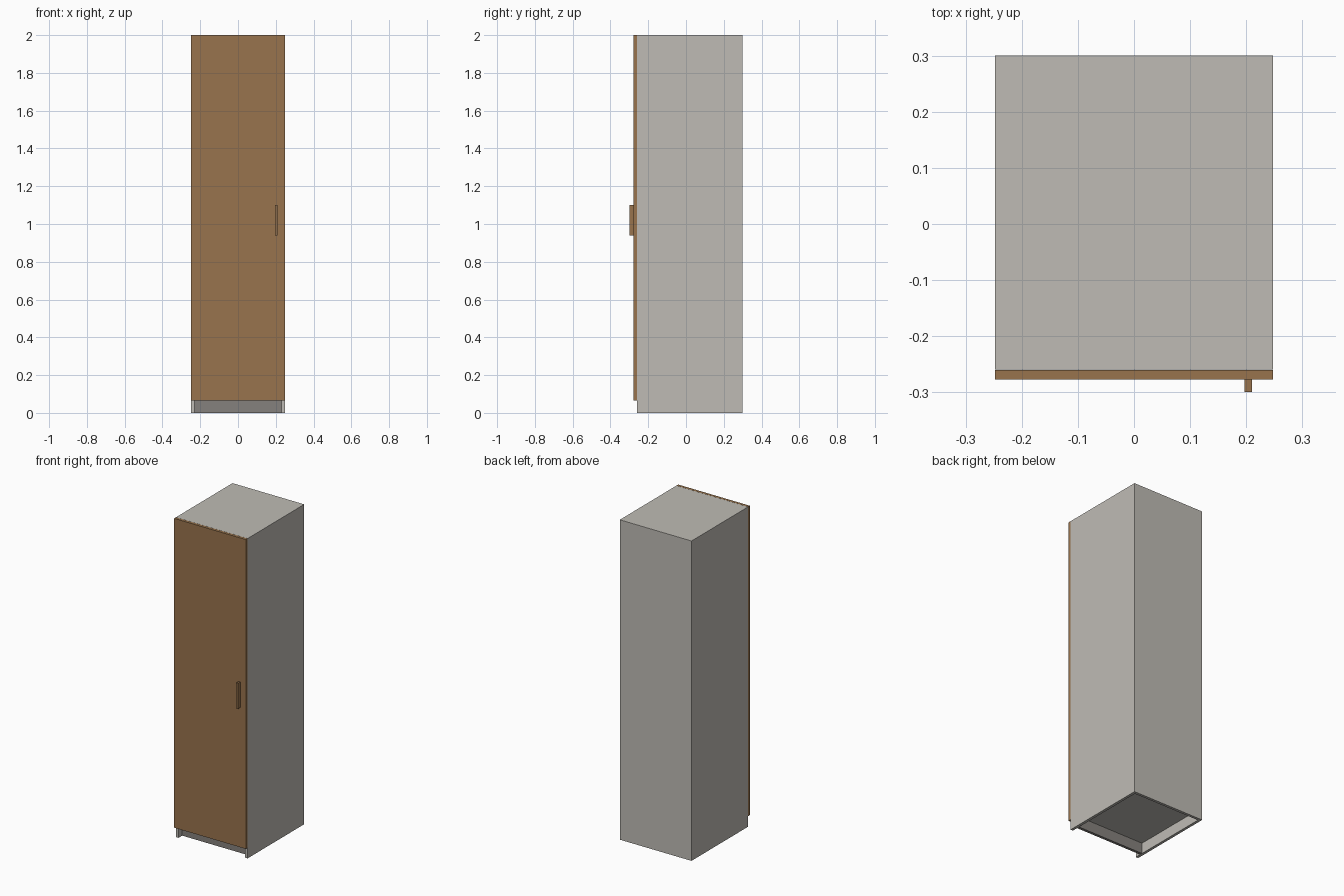
import bpy

if "Cube" in bpy.data.objects:
    bpy.data.objects.remove(bpy.data.objects["Cube"])


def material(name, rgb):
    m = bpy.data.materials.new(name)
    m.diffuse_color = (*rgb, 1.0)
    m.use_nodes = True
    m.node_tree.nodes["Principled BSDF"].inputs["Base Color"].default_value = m.diffuse_color
    return m


grey = material("light_grey", (0.52, 0.50, 0.46))
plinth_grey = material("dark_grey", (0.235, 0.22, 0.205))
wood = material("brown_wood", (0.315, 0.173, 0.075))


def board(name, x, y, z, mat):
    """Box spanning the given (min, max) ranges."""
    spans = (x, y, z)
    bpy.ops.mesh.primitive_cube_add(size=1, location=[(a + b) / 2 for a, b in spans])
    ob = bpy.context.object
    ob.name = name
    ob.scale = [b - a for a, b in spans]
    bpy.ops.object.transform_apply(location=False, rotation=False, scale=True)
    ob.data.materials.append(mat)
    return ob


T = 0.017                    # board thickness
W = 0.248                    # half width
IN = W - T                   # half inner width
FRONT, BACK = -0.259, 0.30   # carcass depth
BASE = 0.066                 # plinth height

# Carcass sides
board("left_side", (-W, -IN), (FRONT, BACK), (0, 2), grey)
board("right_side", (IN, W), (FRONT, BACK), (0, 2), grey)

# Top, bottom and back boards between the sides
board("top_board", (-IN, IN), (FRONT, BACK), (2 - T, 2), grey)
board("bottom_board", (-IN, IN), (FRONT, BACK - T), (BASE, BASE + T), grey)
board("back_board", (-IN, IN), (BACK - T, BACK), (0, 2 - T), grey)

# Recessed plinth
board("plinth", (-IN, IN), (-0.222, -0.222 + T), (0, BASE), plinth_grey)

# Door and handle
board("door", (-W, W), (-0.277, -0.26), (BASE, 2), wood)
board("handle", (0.197, 0.210), (-0.299, -0.277), (0.94, 1.10), wood)
